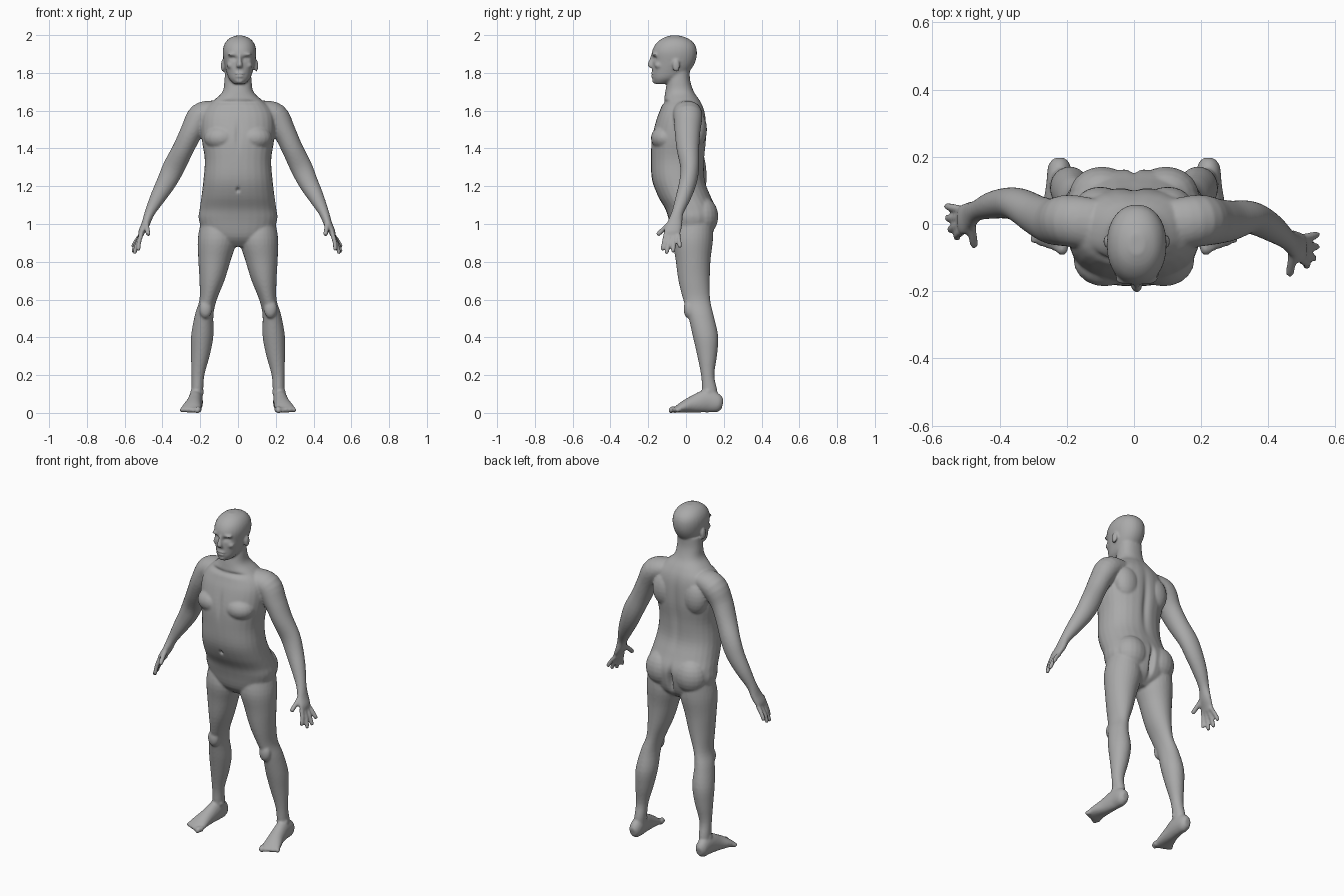
import bpy
import bmesh
import math
from mathutils import Vector, Matrix

cube = bpy.data.objects.get("Cube")
if cube:
    bpy.data.objects.remove(cube)

X, Y, Z = Vector((1, 0, 0)), Vector((0, 1, 0)), Vector((0, 0, 1))
SIDES = 28
HEAD_X = 0.008
bm = bmesh.new()


# ---------- helpers ----------
def smooth_rows(rows, steps=4):
    """Catmull-Rom interpolation of a short list of number tuples."""
    out = []
    for i in range(len(rows) - 1):
        a, b = rows[max(i - 1, 0)], rows[i]
        c, d = rows[i + 1], rows[min(i + 2, len(rows) - 1)]
        for k in range(steps):
            t = k / steps
            out.append([q + 0.5 * t * (r - p + t * (2 * p - 5 * q + 4 * r - s + t * (3 * (q - r) + s - p)))
                        for p, q, r, s in zip(a, b, c, d)])
    out.append(list(rows[-1]))
    return out


def loft(rows, side=X, normal=None, power=2.0):
    """Skin rings (x, y, z, half width, half depth) along their path."""
    rows = smooth_rows(rows)
    centres = [Vector(r[:3]) for r in rows]
    rings = []
    for i, row in enumerate(rows):
        ahead = centres[min(i + 1, len(rows) - 1)] - centres[max(i - 1, 0)]
        tangent = normal or ahead.normalized()
        u = (side - tangent * side.dot(tangent)).normalized()
        v = tangent.cross(u)
        ring = []
        for k in range(SIDES):
            angle = math.tau * k / SIDES
            c, s = math.cos(angle), math.sin(angle)
            cu = math.copysign(abs(c) ** (2 / power), c) * row[3]
            sv = math.copysign(abs(s) ** (2 / power), s) * row[4]
            ring.append(bm.verts.new(centres[i] + u * cu + v * sv))
        rings.append(ring)
    for low, high in zip(rings, rings[1:]):
        for k in range(SIDES):
            n = (k + 1) % SIDES
            bm.faces.new((low[k], low[n], high[n], high[k]))
    bm.faces.new(rings[0][::-1])
    bm.faces.new(rings[-1])


def upright(rows, power=2.0):
    """Level rings given as (z, front y, back y, left x, right x)."""
    loft([((l + r) / 2, (f + b) / 2, z, (r - l) / 2, (b - f) / 2)
          for z, f, b, l, r in rows], X, Z, power)


def blob(centre, radii):
    matrix = Matrix.Translation(centre) @ Matrix.Diagonal((*radii, 1))
    bmesh.ops.create_uvsphere(bm, u_segments=20, v_segments=12, radius=1, matrix=matrix)


def digit(path, radius):
    """Finger or toe: a tapering tube with a rounded tip."""
    start, end = Vector(path[0]), Vector(path[-1])
    tip = end + (end - start).normalized() * radius * 0.5
    widths = [radius * (1.1 - 0.25 * i / len(path)) for i in range(len(path))]
    loft([(*p, w, w) for p, w in zip(path, widths)] + [(*tip, radius * 0.4, radius * 0.4)], Y + X * 0.3)


# ---------- torso and neck ----------
torso = [(.88, -.02, .08, .09), (.93, -.065, .135, .17), (1.02, -.09, .16, .207),
         (1.08, -.11, .16, .203), (1.15, -.15, .13, .193), (1.235, -.18, .1, .183),
         (1.34, -.186, .098, .176), (1.45, -.182, .108, .192), (1.55, -.158, .106, .195),
         (1.61, -.135, .095, .175), (1.655, -.118, .073, .128), (1.70, -.11, .042, .082),
         (1.76, -.1, .022, .072), (1.82, -.1, .02, .068)]
upright([(z, f, b, -w, w) for z, f, b, w in torso], 2.3)

# ---------- head ----------
head = [(1.742, -.165, -.1, .03), (1.77, -.177, -.03, .056), (1.81, -.179, .02, .071),
        (1.86, -.178, .05, .083), (1.91, -.18, .058, .089), (1.95, -.163, .047, .081),
        (1.98, -.13, .015, .058), (1.997, -.09, -.03, .022)]
upright([(z, f, b, HEAD_X - w, HEAD_X + w) for z, f, b, w in head], 2.15)
loft([(HEAD_X, -.172, 1.9, .009, .012), (HEAD_X, -.182, 1.87, .01, .013),
      (HEAD_X, -.188, 1.842, .016, .016), (HEAD_X, -.184, 1.828, .016, .01)], X, Z)
blob((HEAD_X, -.178, 1.795), (.024, .01, .006))
blob((HEAD_X, -.176, 1.782), (.02, .011, .006))
blob((HEAD_X, -.165, 1.758), (.022, .015, .014))

# ---------- paired parts ----------
leg = [(1.02, -.05, .14, .04, .195), (.92, -.07, .143, .008, .213), (.81, -.055, .13, .038, .21),
       (.70, -.04, .126, .072, .204), (.60, -.015, .128, .112, .204), (.52, .01, .145, .13, .228),
       (.41, .035, .17, .13, .248), (.31, .058, .165, .148, .249), (.20, .08, .15, .178, .246),
       (.12, .085, .165, .184, .247), (.04, .09, .17, .19, .25)]
foot = [(.222, .194, .045, .018, .025), (.222, .17, .05, .034, .048), (.224, .11, .062, .038, .06),
        (.233, .04, .046, .042, .046), (.243, -.01, .032, .05, .032), (.25, -.05, .018, .055, .018),
        (.253, -.065, .015, .05, .012)]
arm = [(.12, 0, 1.6, .075, .055), (.195, .01, 1.572, .077, .07), (.245, .008, 1.49, .068, .06),
       (.287, .01, 1.4, .06, .056), (.335, .02, 1.3, .05, .058), (.372, .01, 1.22, .046, .052),
       (.415, -.015, 1.14, .04, .041), (.455, -.045, 1.06, .031, .027), (.477, -.06, 1.0, .041, .022),
       (.497, -.073, .96, .045, .018), (.503, -.077, .935, .04, .012)]
finger_tips = [(.515, -.125, .865), (.535, -.102, .848), (.543, -.068, .855), (.545, -.032, .88)]

for s in (1, -1):
    def pose(p):
        """Mirror an arm point; the right arm swings further back."""
        swing = min(max((p[0] - .25) / .2, 0), 1) if s < 0 else 0
        return (s * (p[0] + .012 * swing), p[1] + .085 * swing, p[2])

    def flip(p):
        return (s * p[0], p[1], p[2])

    # leg, buttock, kneecap and ankle
    upright([(z, f, b, min(s * i, s * o), max(s * i, s * o)) for z, f, b, i, o in leg])
    blob((s * .095, .085, 1.04), (.098, .086, .105))
    blob((s * .172, .015, .55), (.035, .028, .05))
    blob((s * .217, .115, .11), (.037, .025, .025))
    # foot and toes
    loft([(*flip(r), *r[3:]) for r in foot])
    for k in range(5):
        x, y = .208 + .021 * k, -.052 + .006 * k
        digit([flip((x, y, .016)), flip((x + .004, y - .02, .018)),
               flip((x + .008, y - .032 + .004 * k, .012))], .016 if k == 0 else .0115)
    # chest muscle, shoulder blade and ear
    blob((s * .088, -.108, 1.455), (.092, .078, .068))
    blob((s * .1, .055, 1.5), (.075, .056, .1))
    blob((HEAD_X + s * .089, -.052, 1.838), (.01, .02, .033))
    # eyebrow and cheek
    blob((HEAD_X + s * .034, -.163, 1.898), (.03, .018, .009))
    blob((HEAD_X + s * .042, -.145, 1.84), (.026, .022, .02))
    # arm with palm
    loft([(*pose(r), *r[3:]) for r in arm], Y)
    # fingers and thumb
    for k, tip in enumerate(finger_tips):
        root = Vector((.5, -.107 + .022 * k, .945))
        middle = root.lerp(Vector(tip), .5) + X * .004
        digit([pose(root), pose(middle), pose(tip)], .0115)
    digit([pose((.472, -.085, 1.0)), pose((.468, -.122, .97)), pose((.463, -.148, .945))], .013)

# ---------- fuse all parts into one skin ----------
bmesh.ops.recalc_face_normals(bm, faces=bm.faces[:])
mesh = bpy.data.meshes.new("body")
bm.to_mesh(mesh)
bm.free()
body = bpy.data.objects.new("body", mesh)
bpy.context.collection.objects.link(body)
remesh = body.modifiers.new("fuse", "REMESH")
remesh.mode = "VOXEL"
remesh.voxel_size = 0.0065
relax = body.modifiers.new("relax", "SMOOTH")
relax.factor = 0.5
relax.iterations = 5
skin = bpy.data.meshes.new_from_object(body.evaluated_get(bpy.context.evaluated_depsgraph_get()))
body.modifiers.clear()
body.data = skin
bpy.data.meshes.remove(mesh)
skin.name = "body"


# ---------- sculpted hollows ----------
def dent(centre, radii, push):
    push = Vector(push)
    for v in skin.vertices:
        d = sum(((p - c) / r) ** 2 for p, c, r in zip(v.co, centre, radii))
        if d < 5:
            v.co += push * math.exp(-d)


for s in (1, -1):
    dent((HEAD_X + s * .034, -.175, 1.876), (.019, .03, .011), (0, .014, 0))   # eye socket
    dent((HEAD_X + s * .034, -.165, 1.874), (.009, .02, .006), (0, -.006, 0))  # eyeball
    dent((s * .06, -.11, 1.645), (.06, .05, .012), (0, .01, 0))                # above collarbone
dent((HEAD_X, -.18, 1.789), (.025, .02, .004), (0, .006, 0))       # mouth
dent((0, -.165, 1.18), (.008, .04, .012), (0, .016, 0))            # navel
dent((0, .1, 1.4), (.02, .05, .17), (0, -.013, 0))                 # spine
dent((0, .15, 1.0), (.013, .08, .07), (0, -.03, 0))                # cleft
dent((0, -.18, 1.47), (.014, .05, .07), (0, .008, 0))              # breastbone
for v in skin.vertices:
    v.co.z = max(v.co.z, 0)

# ---------- material ----------
grey = bpy.data.materials.new("plain grey")
grey.use_nodes = True
colour = (.4, .4, .4, 1)
grey.diffuse_color = colour
grey.node_tree.nodes["Principled BSDF"].inputs["Base Color"].default_value = colour
skin.materials.clear()
skin.materials.append(grey)
for polygon in skin.polygons:
    polygon.use_smooth = True
    polygon.material_index = 0
